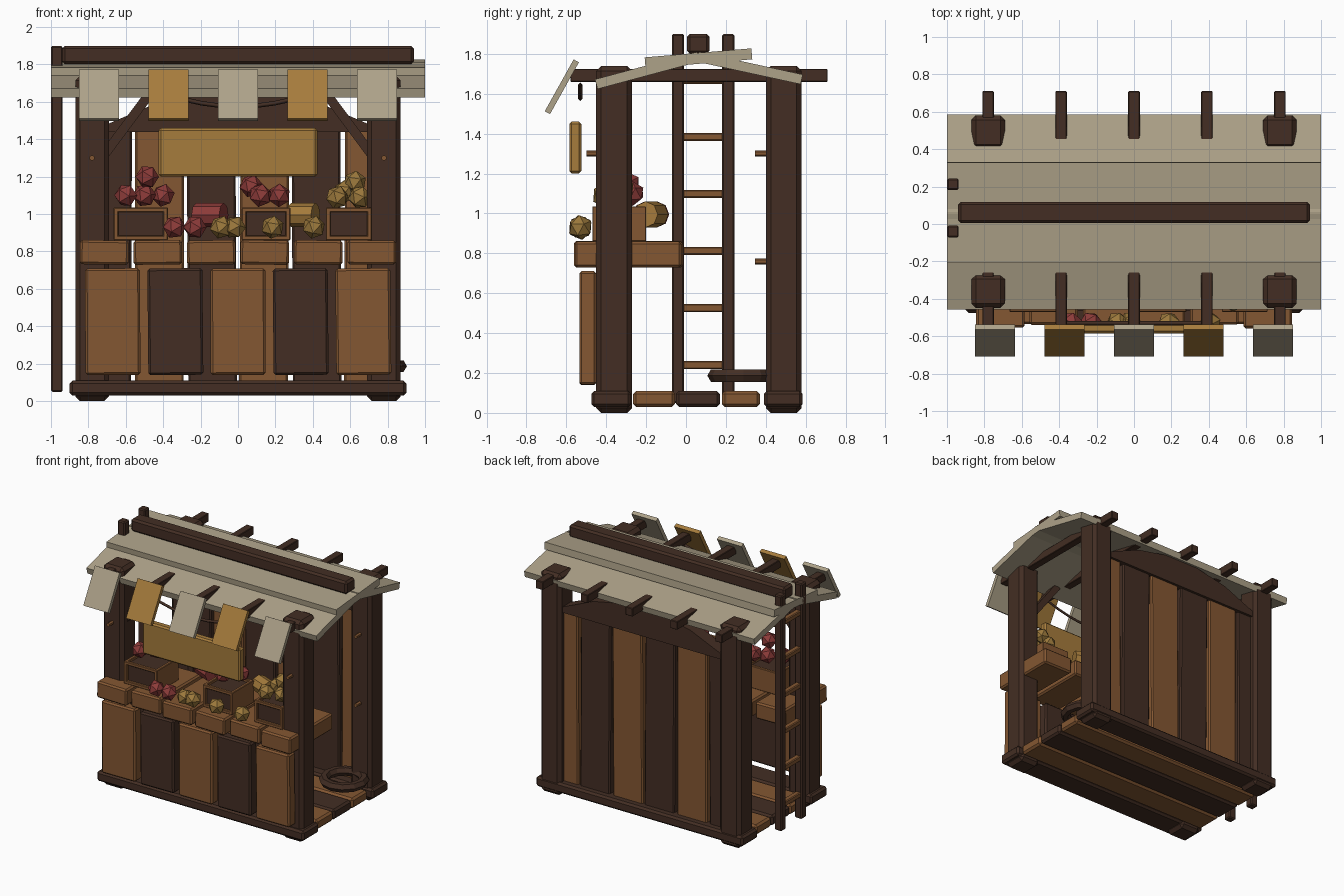
import bpy, bmesh, math, random
from mathutils import Vector, Euler

if "Cube" in bpy.data.objects:
    bpy.data.objects.remove(bpy.data.objects["Cube"])

random.seed(4)

def mat(name, r, g, b):
    m = bpy.data.materials.new(name)
    m.diffuse_color = (r, g, b, 1)
    m.use_nodes = True
    m.node_tree.nodes["Principled BSDF"].inputs["Base Color"].default_value = m.diffuse_color
    return m

DARK = mat("dark_wood", .056, .027, .017)
LIGHT = mat("light_wood", .23, .095, .032)
BEIGE = mat("pale_cloth", .42, .36, .25)
OCHRE = mat("ochre_cloth", .38, .20, .045)
RED = mat("red_fruit", .27, .045, .042)
GOLD = mat("yellow_fruit", .33, .19, .045)

def finish(name, bm, m, loc=(0, 0, 0), rot=(0, 0, 0)):
    bmesh.ops.recalc_face_normals(bm, faces=bm.faces)
    me = bpy.data.meshes.new(name)
    bm.to_mesh(me)
    bm.free()
    me.materials.append(m)
    ob = bpy.data.objects.new(name, me)
    ob.location, ob.rotation_euler = loc, rot
    bpy.context.collection.objects.link(ob)
    return ob

def box(name, x, y, z, m, bevel=0.0, rot=(0, 0, 0)):
    """Chamfered box from (min, max) ranges."""
    r = (x, y, z)
    bm = bmesh.new()
    bmesh.ops.create_cube(bm, size=1)
    bmesh.ops.scale(bm, vec=[b - a for a, b in r], verts=bm.verts)
    if bevel:
        bmesh.ops.bevel(bm, geom=bm.edges[:], offset=bevel, segments=1, affect='EDGES')
    return finish(name, bm, m, [(a + b) / 2 for a, b in r], rot)

def prism(name, pts, axis, lo, hi, m):
    """Extrude a 2D profile along x (profile y,z) or y (profile x,z)."""
    bm = bmesh.new()
    put = (lambda p, t: (t, p[0], p[1])) if axis == 'x' else (lambda p, t: (p[0], t, p[1]))
    f = bm.faces.new([bm.verts.new(put(p, lo)) for p in pts])
    ext = bmesh.ops.extrude_face_region(bm, geom=[f])
    d = (hi - lo, 0, 0) if axis == 'x' else (0, hi - lo, 0)
    bmesh.ops.translate(bm, vec=d, verts=[v for v in ext['geom'] if isinstance(v, bmesh.types.BMVert)])
    return finish(name, bm, m)

def slab(name, a, b, t, axis, lo, hi, m):
    """Board whose section is a thick line from a to b."""
    a, b = Vector(a), Vector(b)
    d = (b - a).normalized()
    n = Vector((-d.y, d.x)) * t / 2
    return prism(name, [a - n, b - n, b + n, a + n], axis, lo, hi, m)

def cylinder(name, r, length, sides, loc, rot, m):
    bm = bmesh.new()
    bmesh.ops.create_cone(bm, cap_ends=True, segments=sides, radius1=r, radius2=r, depth=length)
    return finish(name, bm, m, loc, rot)

# Floor planks
for i, (a, b) in enumerate([(-.475, -.275), (-.265, -.055), (-.05, .17), (.18, .37), (.39, .585)]):
    w = .9 if i in (0, 4) else .87
    box("floor_plank", (-w, w), (a, b), (.03, .11), LIGHT if i % 2 else DARK, .015)

# Corner posts, pegs and front braces
for s in (-1, 1):
    x = (s * .78 - .09, s * .78 + .09)
    box("front_post", x, (-.45, -.27), (0, 1.74), DARK, .025)
    box("back_post", x, (.4, .58), (0, 1.74), DARK, .025)
    for y, z in ((-.47, 1.3), (.375, 1.3), (.375, .76)):
        cylinder("post_peg", .015, .06, 6, (s * .78, y, z), (math.pi / 2, 0, 0), LIGHT)
    slab("front_brace", (s * .72, 1.31), (s * .46, 1.66), .05, 'y', -.39, -.33, DARK)

# Front panel boards
for i in range(5):
    c = (i - 2) * .335
    box("front_board", (c - .147, c + .147), (-.535, -.45), (.14, .71), DARK if i % 2 else LIGHT,
        .012, (0, random.uniform(-.012, .012), 0))

# Counter boards and back wall planks
for i in range(6):
    c = (i - 2.5) * .286
    dy = random.uniform(-.02, .02)
    box("counter_board", (c - .13, c + .13), (-.55 + dy, -.02 + dy / 2), (.73, .86), LIGHT, .012,
        (0, random.uniform(-.02, .02), 0))
    c = (i - 2.5) * .28
    box("back_plank", (c - .13, c + .13), (.47, .53), (.08, 1.47), LIGHT if i % 2 else DARK, .01,
        (0, random.uniform(-.008, .008), 0))

# Gable board above the back wall
prism("back_gable", [(-.72, 1.44), (.72, 1.44), (.7, 1.48), (.42, 1.6), (.12, 1.66), (0, 1.71),
                     (-.12, 1.66), (-.42, 1.6), (-.7, 1.48)], 'y', .45, .55, DARK)

# Rafters
for i in range(5):
    c = (i - 2) * .39
    box("rafter", (c - .031, c + .031), (-.58, .71), (1.66, 1.725), DARK, .004)

# Roof slabs and ridge beam
slab("roof_front", (-.45, 1.648), (.06, 1.785), .05, 'x', -1, 1, BEIGE)
slab("roof_back", (.06, 1.785), (.58, 1.672), .05, 'x', -1, 1, BEIGE)
slab("roof_top", (-.205, 1.755), (.33, 1.80), .055, 'x', -1, 1, BEIGE)
box("ridge_beam", (-.94, .94), (.005, .118), (1.80, 1.9), DARK, .015)

# Awning flaps
for i in range(5):
    c = (i - 2) * .372
    slab("awning_flap", (-.695, 1.505), (-.55, 1.765), .03, 'y', 0, .01, OCHRE).name = "tmp"
    bpy.data.objects.remove(bpy.data.objects["tmp"])
    slab("awning_flap", (-.695, 1.505), (-.55, 1.765), .03, 'x', c - .107, c + .107,
         OCHRE if i % 2 else BEIGE)

# Hanging sign board
box("sign_board", (-.425, .425), (-.585, -.525), (1.2, 1.46), OCHRE, .012)

# Sagging rope behind the flaps
cu = bpy.data.curves.new("rope_swag", 'CURVE')
cu.dimensions = '3D'
cu.bevel_depth, cu.bevel_resolution = .012, 0
sp = cu.splines.new('POLY')
sp.points.add(8)
for i, p in enumerate(sp.points):
    t = i / 4 - 1
    p.co = (t * .39, -.53, 1.575 + .07 * t * t, 1)
cu.materials.append(DARK)
bpy.context.collection.objects.link(bpy.data.objects.new("rope_swag", cu))

# Ladder on the left side
for y in (-.04, .212):
    box("ladder_rail", (-1, -.937), (y - .031, y + .031), (.05, 1.9), DARK, .008)
for i in range(6):
    z = .24 + i * .286
    box("ladder_rung", (-.99, -.947), (-.02, .195), (z - .02, z + .02), LIGHT, .006)

# Crates with a dark recessed front
for a, b in ((-.665, -.375), (.02, .28), (.47, .715)):
    y0, y1, z0, z1, t = -.47, -.2, .86, 1.035, .025
    box("crate_body", (a + .01, b - .01), (y0 + .02, y1 - .01), (z0, z1 - .02), DARK)
    box("crate_back", (a, b), (y1 - t, y1), (z0, z1), LIGHT, .004)
    for x in (a, b - t):
        box("crate_side", (x, x + t), (y0, y1), (z0, z1), LIGHT, .004)
    for z in (z0, z1 - t):
        box("crate_rail", (a, b), (y0, y0 + t), (z, z + t), LIGHT, .004)

# Cloth rolls on the counter
cylinder("red_roll", .065, .16, 8, (-.15, -.175, .995), (math.pi / 8, math.pi / 2, 0), RED)
cylinder("ochre_roll", .065, .14, 8, (.35, -.175, .995), (math.pi / 8, math.pi / 2, 0), OCHRE)

# Fruit as faceted balls (x, y, z)
reds = [(-.6, -.36, 1.1), (-.5, -.3, 1.1), (-.4, -.27, 1.1), (-.485, -.34, 1.2), (-.34, -.53, .93),
        (-.23, -.53, .93), (.07, -.29, 1.15), (.12, -.36, 1.1), (.22, -.27, 1.1)]
golds = [(-.09, -.53, .93), (-.02, -.53, .93), (.185, -.53, .93), (.405, -.53, .93),
         (.53, -.41, 1.09), (.57, -.32, 1.12), (.65, -.38, 1.09), (.625, -.33, 1.17)]
for name, pts, m in (("red_fruit", reds, RED), ("yellow_fruit", golds, GOLD)):
    for p in pts:
        bm = bmesh.new()
        bmesh.ops.create_icosphere(bm, subdivisions=1, radius=.063)
        finish(name, bm, m, p, [random.uniform(0, .5) for _ in range(3)])

# Rope coil lying on the floor
bm = bmesh.new()
N, M = 12, 6
ring = [[bm.verts.new(((.145 + .036 * math.cos(b)) * math.cos(a), (.145 + .036 * math.cos(b)) * math.sin(a),
                       .036 * math.sin(b)))
         for b in [j * math.tau / M for j in range(M)]] for a in [i * math.tau / N for i in range(N)]]
for i in range(N):
    for j in range(M):
        k, l = (i + 1) % N, (j + 1) % M
        bm.faces.new((ring[i][j], ring[k][j], ring[k][l], ring[i][l]))
finish("rope_coil", bm, DARK, (.722, .288, .187))
